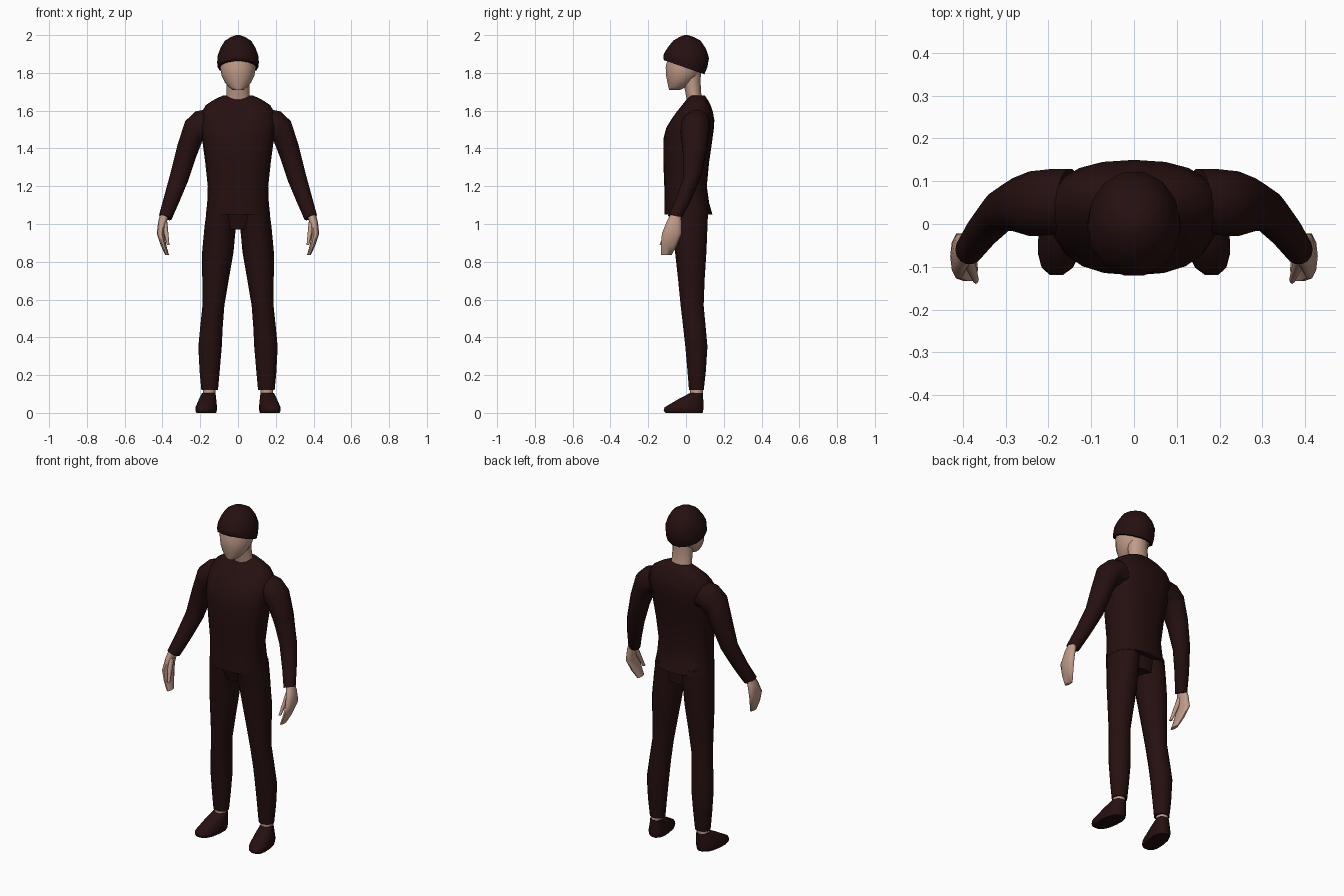
import bpy
import bmesh
from math import sin, cos, pi, radians
from mathutils import Vector

cube = bpy.data.objects.get("Cube")
if cube:
    bpy.data.objects.remove(cube, do_unlink=True)


def make_material(name, red, green, blue):
    material = bpy.data.materials.new(name)
    material.use_nodes = True
    material.diffuse_color = (red, green, blue, 1)
    shader = material.node_tree.nodes["Principled BSDF"]
    shader.inputs["Base Color"].default_value = material.diffuse_color
    return material


cloth = make_material("dark maroon", red=.019, green=.005, blue=.005)
skin = make_material("skin", red=.53, green=.33, blue=.25)


def ring(z, wide, front, back, x=0, lean=0, pitch=0):
    """One cross-section: half width, front and back, and its slopes sideways and backwards."""
    middle, depth = (front + back) / 2, (back - front) / 2
    return Vector((x, middle, z, wide, depth, lean, pitch))


def blend(before, start, end, after, t):
    """Smooth spline value between two cross-sections."""
    enter, leave = (end - before) / 2, (after - start) / 2
    rest = 1 - t
    return (start * (1 + 2 * t) * rest * rest + enter * t * rest * rest
            + end * (3 - 2 * t) * t * t - leave * rest * t * t)


def refine(rings):
    """Add a spline cross-section halfway between each pair."""
    padded = [rings[0], *rings, rings[-1]]
    result = []
    for before, start, end, after in zip(padded, padded[1:], padded[2:], padded[3:]):
        result += [start, blend(before, start, end, after, .5)]
    return result + [rings[-1]]


def soften(value, box):
    """Round a circle coordinate towards a box as the power falls."""
    return abs(value) ** box * (1 if value > 0 else -1)


def loft(name, material, rings, sides=14, box=1, mirror=1, splay=0):
    """Skin a row of cross-sections and close both ends."""
    bm = bmesh.new()
    loops = []
    for x, y, z, wide, depth, lean, pitch in refine(rings):
        loop = []
        for index in range(sides):
            angle = 2 * pi * index / sides
            dx = wide * soften(cos(angle), box)
            dy = depth * soften(sin(angle), box)
            corner = (mirror * (x + dx - splay * dy), y + dy, z + lean * dx + pitch * dy)
            loop.append(bm.verts.new(corner))
        loops.append(loop)
    for lower, upper in zip(loops, loops[1:]):
        for index in range(sides):
            following = (index + 1) % sides
            bm.faces.new((lower[index], lower[following], upper[following], upper[index]))
    bm.faces.new(loops[0])
    bm.faces.new(loops[-1])
    bmesh.ops.recalc_face_normals(bm, faces=bm.faces)
    mesh = bpy.data.meshes.new(name)
    bm.to_mesh(mesh)
    bm.free()
    mesh.materials.append(material)
    part = bpy.data.objects.new(name, mesh)
    bpy.context.collection.objects.link(part)
    bpy.ops.object.select_all(action="DESELECT")
    part.select_set(True)
    bpy.context.view_layer.objects.active = part
    bpy.ops.object.shade_smooth_by_angle(angle=radians(60))


# Head, neck and hair
loft("head", skin, [
    ring(z=1.71, wide=.03, front=-.09, back=-.03),
    ring(z=1.75, wide=.07, front=-.1, back=.04),
    ring(z=1.83, wide=.095, front=-.11, back=.09),
    ring(z=1.95, wide=.07, front=-.08, back=.08),
])
loft("neck", skin, [
    ring(z=1.62, wide=.07, front=.01, back=.1),
    ring(z=1.7, wide=.06, front=-.005, back=.08),
    ring(z=1.8, wide=.06, front=-.03, back=.08),
])
loft("hair", cloth, [
    ring(z=1.83, wide=.108, front=-.12, back=.1, pitch=-.35),
    ring(z=1.89, wide=.108, front=-.12, back=.125, pitch=-.1),
    ring(z=1.97, wide=.07, front=-.07, back=.08),
    ring(z=2, wide=.01, front=-.01, back=.01),
])

# Shirt body with sloping shoulders, over the trouser seat
loft("shirt", cloth, [
    ring(z=1.05, wide=.17, front=-.115, back=.14),
    ring(z=1.2, wide=.16, front=-.115, back=.11),
    ring(z=1.45, wide=.19, front=-.12, back=.14),
    ring(z=1.55, wide=.2, front=-.08, back=.15),
    ring(z=1.63, wide=.17, front=-.02, back=.13),
    ring(z=1.68, wide=.08, front=.02, back=.1),
], sides=20, box=.85)
loft("trouser_seat", cloth, [
    ring(z=.97, wide=.09, front=-.06, back=.1),
    ring(z=1.1, wide=.155, front=-.1, back=.11),
], sides=20, box=.85)

for side, label in ((1, "left"), (-1, "right")):
    # Sleeve from shoulder to cuff
    loft(label + "_sleeve", cloth, [
        ring(x=.15, z=1.53, wide=.03, front=-.02, back=.13, lean=2.5),
        ring(x=.235, z=1.49, wide=.045, front=-.03, back=.125, lean=1.2),
        ring(x=.31, z=1.25, wide=.048, front=-.015, back=.08, lean=.35),
        ring(x=.385, z=1.035, wide=.033, front=-.095, back=-.025, lean=.35, pitch=-.3),
    ], mirror=side)

    # Hand with curled fingers and a separate thumb
    loft(label + "_hand", skin, [
        ring(x=.385, z=1.06, wide=.025, front=-.08, back=-.03),
        ring(x=.41, z=.95, wide=.02, front=-.13, back=-.02),
        ring(x=.375, z=.835, wide=.01, front=-.135, back=-.075),
    ], sides=10, mirror=side)
    loft(label + "_thumb", skin, [
        ring(x=.39, z=1.01, wide=.016, front=-.095, back=-.055),
        ring(x=.37, z=.89, wide=.007, front=-.14, back=-.12),
    ], sides=8, mirror=side)

    # Trouser leg, ankle and shoe
    loft(label + "_trouser_leg", cloth, [
        ring(x=.085, z=1.08, wide=.08, front=-.1, back=.12),
        ring(x=.107, z=.85, wide=.083, front=-.06, back=.11),
        ring(x=.13, z=.57, wide=.058, front=-.03, back=.095),
        ring(x=.148, z=.35, wide=.062, front=-.005, back=.115),
        ring(x=.15, z=.12, wide=.044, front=.015, back=.095),
    ], mirror=side)
    loft(label + "_ankle", skin, [
        ring(x=.153, z=.08, wide=.033, front=.02, back=.09),
        ring(x=.153, z=.14, wide=.033, front=.02, back=.09),
    ], mirror=side)
    loft(label + "_shoe", cloth, [
        ring(x=.168, z=0, wide=.05, front=-.11, back=.09),
        ring(x=.168, z=.03, wide=.055, front=-.115, back=.095),
        ring(x=.155, z=.105, wide=.036, front=.02, back=.09),
    ], box=.8, mirror=side, splay=.12)
